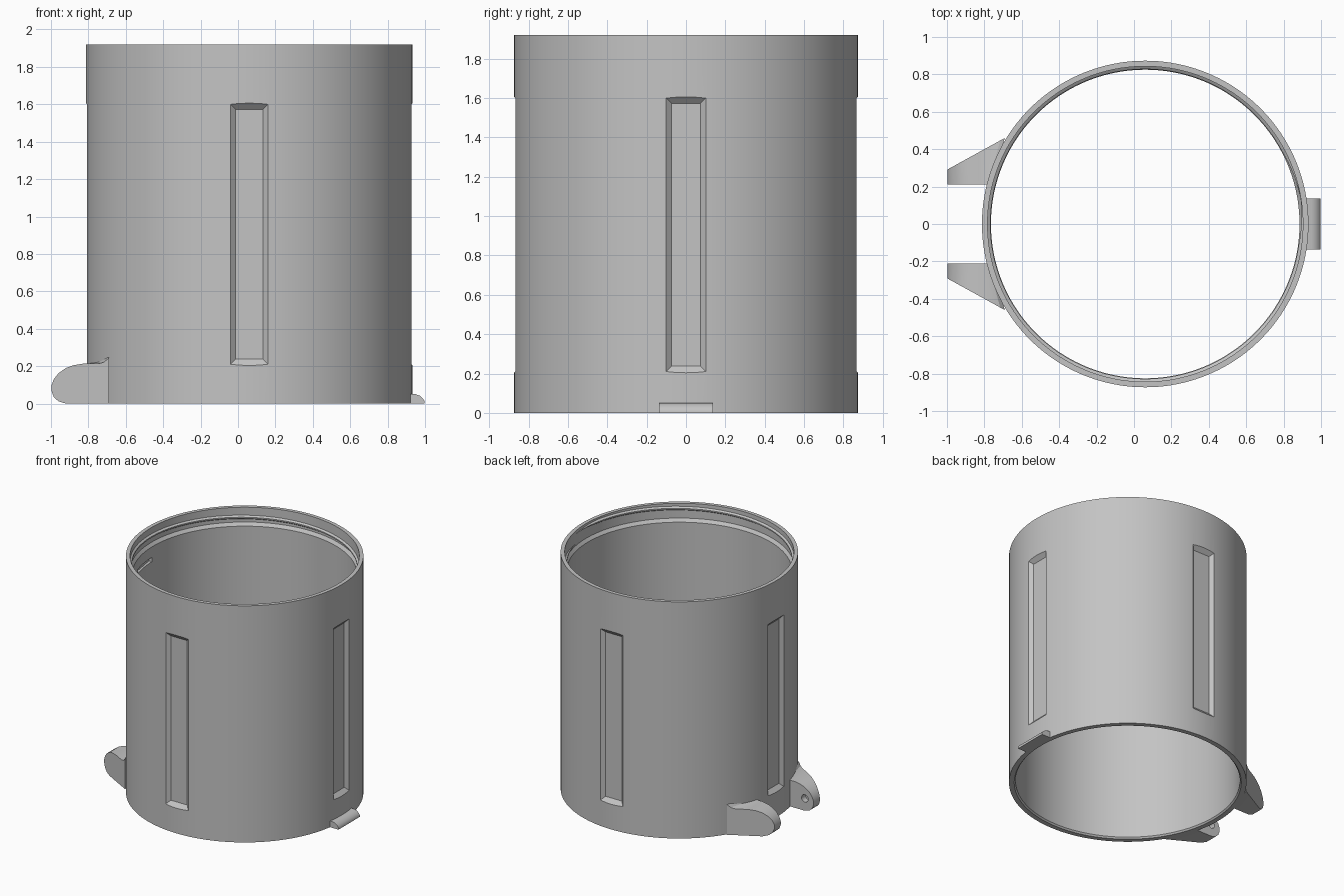
import bpy, bmesh, math
from mathutils import Matrix, Vector

cube = bpy.data.objects.get("Cube")
if cube:
    bpy.data.objects.remove(cube, do_unlink=True)

CX = 0.06            # axis of the sleeve
R_OUT, R_IN = 0.873, 0.825
HEIGHT = 1.92
SEGMENTS = 160

grey = bpy.data.materials.new("plain grey")
grey.use_nodes = True
grey.diffuse_color = (0.55, 0.55, 0.55, 1)
grey.node_tree.nodes["Principled BSDF"].inputs["Base Color"].default_value = (0.55, 0.55, 0.55, 1)


def finish(name, bm):
    """Turn a bmesh into a linked object with the grey material."""
    bmesh.ops.recalc_face_normals(bm, faces=bm.faces)
    mesh = bpy.data.meshes.new(name)
    bm.to_mesh(mesh)
    bm.free()
    mesh.materials.append(grey)
    obj = bpy.data.objects.new(name, mesh)
    bpy.context.collection.objects.link(obj)
    return obj


def loft(name, rings, closed=False):
    """Skin a list of equal point rings; cap the ends unless closed."""
    bm = bmesh.new()
    rows = [[bm.verts.new(p) for p in ring] for ring in rings]
    n = len(rows[0])
    pairs = list(zip(rows, rows[1:])) + ([(rows[-1], rows[0])] if closed else [])
    for a, b in pairs:
        for i in range(n):
            j = (i + 1) % n
            bm.faces.new((a[i], a[j], b[j], b[i]))
    if not closed:
        bm.faces.new(rows[0])
        bm.faces.new(rows[-1])
    return finish(name, bm)


def polar(r, angle, z):
    return Vector((CX + r * math.cos(angle), r * math.sin(angle), z))


def cut(target, cutter):
    cutter.hide_render = True
    mod = target.modifiers.new("cut", "BOOLEAN")
    mod.operation = "DIFFERENCE"
    mod.solver = "EXACT"
    mod.object = cutter
    bpy.context.view_layer.objects.active = target
    bpy.ops.object.modifier_apply(modifier=mod.name)
    bpy.data.objects.remove(cutter, do_unlink=True)


def smooth(obj, degrees=25):
    bpy.ops.object.select_all(action="DESELECT")
    obj.select_set(True)
    bpy.context.view_layer.objects.active = obj
    bpy.ops.object.shade_smooth_by_angle(angle=math.radians(degrees))


# Hollow sleeve: lathed wall with a wider, chamfered mouth
wall = [(R_OUT, 0), (R_OUT, HEIGHT), (0.843, HEIGHT), (0.843, 1.80),
        (R_IN, 1.775), (R_IN, 0.012), (0.835, 0)]
sleeve = loft("sleeve", [[polar(r, math.tau * i / SEGMENTS, z) for r, z in wall]
                         for i in range(SEGMENTS)], closed=True)

# Four long recessed panels with sloping sides
for k in range(4):
    turn = Matrix.Translation((CX, 0, 0)) @ Matrix.Rotation(k * math.pi / 2, 4, "Z")
    rings = []
    for r, grow in ((0.842, 0), (0.902, 0.066)):
        w, low, high = 0.073 + grow, 0.238 - grow, 1.572 + grow
        rings.append([turn @ Vector(p) for p in
                      ((r, -w, low), (r, w, low), (r, w, high), (r, -w, high))])
    cut(sleeve, loft("panel_cutter", rings))

# Shallow slot inside the left wall
mid = math.radians(189)
turn = Matrix.Translation((CX, 0, 0)) @ Matrix.Rotation(mid, 4, "Z")
slot = [[turn @ Vector((r, y, z)) for y, z in
         ((-0.12, 1.655), (0.12, 1.655), (0.12, 1.69), (-0.12, 1.69))]
        for r in (0.79, 0.842)]
cut(sleeve, loft("slot_cutter", slot))
smooth(sleeve)

# Thread inside the mouth: one falling turn, tapered at both ends
rings = []
for i in range(SEGMENTS + 1):
    t = i / SEGMENTS
    angle = math.radians(10) - math.tau * t
    z = 1.895 - 0.08 * t
    k = max(0.05, min(1, 20 * t, 20 * (1 - t)))
    rings.append([polar(r, angle, z + dz * k) for r, dz in
                  ((0.85, 0.02), (0.843 - 0.015 * k, 0.005),
                   (0.843 - 0.015 * k, -0.005), (0.85, -0.02))])
smooth(loft("mouth_thread", rings))

# Pair of hinge lugs on the left side, each with a blind pin hole
lug_profile = [(-0.69, 0), (-0.92, 0), (-0.96, 0.012), (-0.985, 0.035),
               (-0.998, 0.07), (-0.998, 0.095), (-0.985, 0.13), (-0.96, 0.162),
               (-0.92, 0.19), (-0.88, 0.205), (-0.83, 0.213), (-0.745, 0.213),
               (-0.715, 0.222), (-0.69, 0.245)]


def inner_x(x):
    """Keep the inner side of a lug buried in the wall."""
    return x if x < -0.83 else -0.83 + (x + 0.83) * 0.43


for side, label in ((1, "back"), (-1, "front")):
    inner = [(inner_x(x), side * 0.21, z) for x, z in lug_profile]
    outer = [(x, side * (0.29 + (x + 1) * 0.55), z) for x, z in lug_profile]
    lug = loft(label + "_hinge_lug", [inner, outer])
    hole = [[(-0.92 + 0.03 * math.cos(a), side * y, 0.1 + 0.03 * math.sin(a))
             for a in (math.tau * i / 24 for i in range(24))] for y in (0.18, 0.26)]
    cut(lug, loft("pin_hole_cutter", hole))
    smooth(lug, 30)

# Small rounded catch on the right side
catch_profile = [(0.90, 0), (0.998, 0), (0.998, 0.012), (0.988, 0.028),
                 (0.972, 0.042), (0.95, 0.05), (0.90, 0.05)]
smooth(loft("catch", [[(x, y, z) for x, z in catch_profile]
                      for y in (-0.137, 0.137)]), 35)
